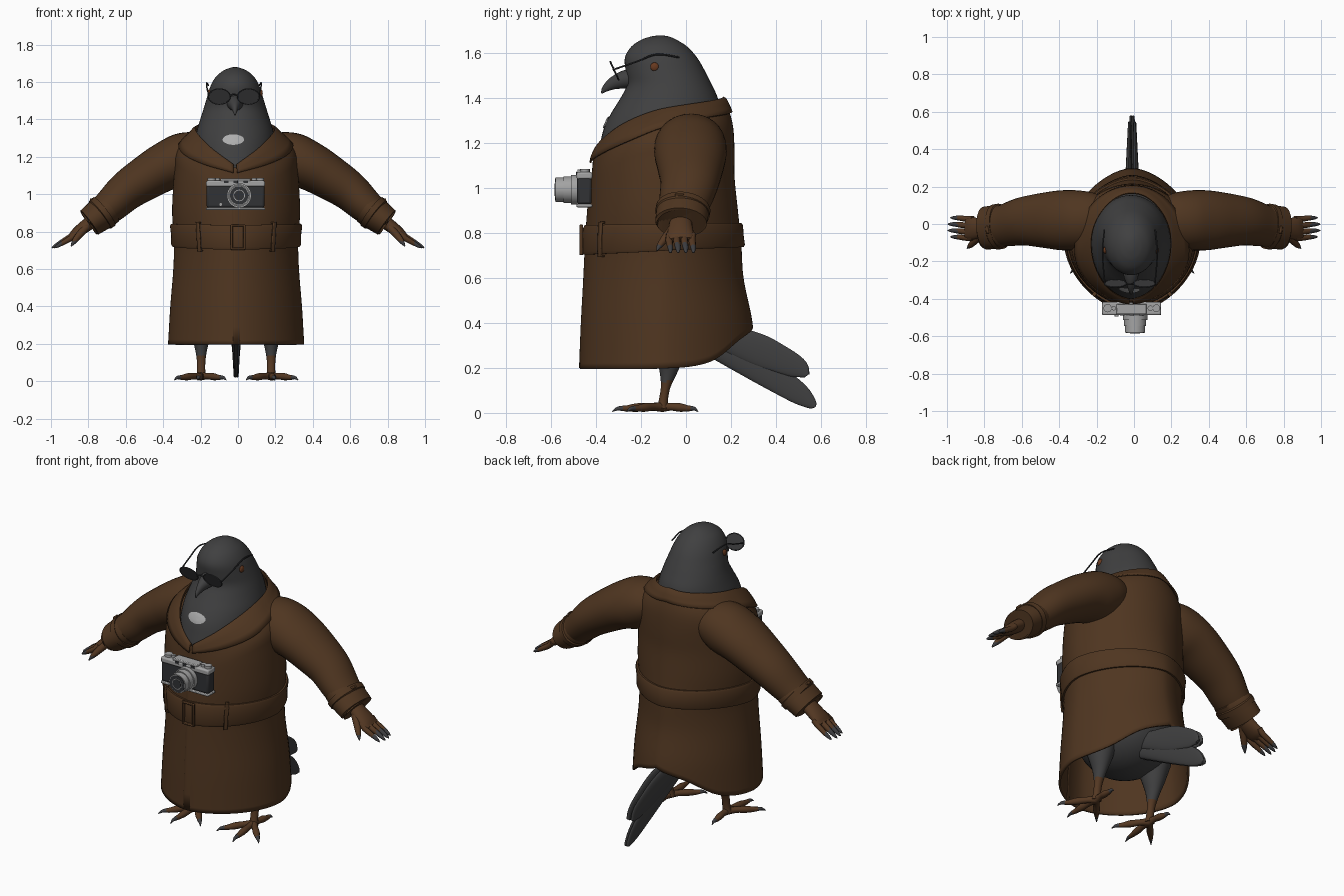
import bpy, bmesh, math
from mathutils import Vector
from mathutils.bvhtree import BVHTree

if "Cube" in bpy.data.objects:
    bpy.data.objects.remove(bpy.data.objects["Cube"])

CX = -0.01          # centre line of coat and head
YC = -0.1           # middle of the torso


def material(name, r, g, b):
    m = bpy.data.materials.new(name)
    m.diffuse_color = (r, g, b, 1)
    m.use_nodes = True
    m.node_tree.nodes["Principled BSDF"].inputs["Base Color"].default_value = m.diffuse_color
    return m


COAT = material("coat brown", .078, .036, .0145)
FEATHER = material("feather grey", .051, .051, .052)
SKIN = material("foot brown", .090, .040, .0165)
CLAW = material("claw grey", .048, .048, .052)
PATCH = material("pale patch", .42, .42, .42)
EYE = material("eye orange", .14, .042, .014)
GLASS = material("lens glass", .043, .043, .045)
SILVER = material("camera silver", .37, .37, .37)
LEATHER = material("camera black", .031, .032, .035)


# ---------- helpers ----------
def finish(ob, *mats, angle=40):
    for m in mats:
        ob.data.materials.append(m)
    bpy.ops.object.select_all(action='DESELECT')
    ob.select_set(True)
    bpy.context.view_layer.objects.active = ob
    bpy.ops.object.shade_smooth_by_angle(angle=math.radians(angle))
    return ob


def ramp(tab, t):
    """Smooth curve through rows (key, v1, v2, ...)."""
    t = min(max(t, tab[0][0]), tab[-1][0])
    i = 0
    while i < len(tab) - 2 and t > tab[i + 1][0]:
        i += 1

    def slope(k, c):
        a, b = tab[max(k - 1, 0)], tab[min(k + 1, len(tab) - 1)]
        return (b[c] - a[c]) / (b[0] - a[0])
    p, q = tab[i], tab[i + 1]
    h = q[0] - p[0]
    u = (t - p[0]) / h
    return [(2*u**3 - 3*u*u + 1) * p[c] + (u**3 - 2*u*u + u) * h * slope(i, c)
            + (3*u*u - 2*u**3) * q[c] + (u**3 - u*u) * h * slope(i + 1, c)
            for c in range(1, len(p))]


def loft(name, rings, mats, closed=True, caps=True, rule=None, thick=0):
    bm = bmesh.new()
    rows = [[bm.verts.new(p) for p in r] for r in rings]
    n = len(rows[0])
    for a, b in zip(rows, rows[1:]):
        for i in range(n if closed else n - 1):
            j = (i + 1) % n
            bm.faces.new((a[i], a[j], b[j], b[i]))
    if caps:
        bm.faces.new(rows[0])
        bm.faces.new(rows[-1])
    bmesh.ops.recalc_face_normals(bm, faces=bm.faces)
    if rule:
        for f in bm.faces:
            f.material_index = int(rule(f.calc_center_median()))
    me = bpy.data.meshes.new(name)
    bm.to_mesh(me)
    bm.free()
    ob = bpy.data.objects.new(name, me)
    bpy.context.collection.objects.link(ob)
    if thick:
        s = ob.modifiers.new("thickness", 'SOLIDIFY')
        s.thickness, s.offset = thick, 0
    return finish(ob, *mats)


def tube(name, pts, mats, ref=(0, 1, 0), steps=5, n=20, rule=None):
    """Oval tube through (x, y, z, radius along ref, other radius)."""
    tab = [(i, *p) for i, p in enumerate(pts)]
    count = (len(pts) - 1) * steps
    path = [ramp(tab, k / steps) for k in range(count + 1)]
    rings = []
    for k, p in enumerate(path):
        a, b = path[max(k - 1, 0)], path[min(k + 1, count)]
        t = (Vector(b[:3]) - Vector(a[:3])).normalized()
        u = Vector(ref)
        u = (u - t * u.dot(t)).normalized()
        v = t.cross(u)
        rings.append([Vector(p[:3]) + u * p[3] * math.cos(w) + v * p[4] * math.sin(w)
                      for w in (math.tau * i / n for i in range(n))])
    return loft(name, rings, mats, rule=rule)


def box(name, loc, size, mat, bevel=.004):
    bpy.ops.mesh.primitive_cube_add(size=1, location=loc)
    ob = bpy.context.object
    ob.name, ob.scale = name, size
    bpy.ops.object.transform_apply(location=False, rotation=False, scale=True)
    m = ob.modifiers.new("bevel", 'BEVEL')
    m.width, m.segments = bevel, 2
    return finish(ob, mat)


def cyl(name, loc, r, depth, mat, along_y=True):
    bpy.ops.mesh.primitive_cylinder_add(vertices=32, radius=r, depth=depth, location=loc,
                                        rotation=(math.pi / 2 if along_y else 0, 0, 0))
    bpy.context.object.name = name
    return finish(bpy.context.object, mat)


# ---------- coat ----------
# height, half width, front y, back y
TORSO = [(.15, .362, -.468, .305), (.2, .358, -.466, .305), (.4, .346, -.458, .29), (.6, .33, -.447, .25),
         (.75, .326, -.44, .24), (.9, .336, -.43, .225), (1.05, .33, -.415, .21), (1.15, .322, -.398, .21),
         (1.22, .318, -.38, .208), (1.28, .31, -.36, .203), (1.32, .28, -.345, .195), (1.345, .235, -.33, .187),
         (1.37, .205, -.32, .178), (1.41, .175, -.3, .165)]
# height, front y, back y, half width
HEAD = [(1.0, -.405, .1, .2), (1.12, -.398, .125, .212), (1.2, -.382, .14, .217), (1.27, -.364, .152, .213),
        (1.33, -.335, .154, .206), (1.4, -.292, .142, .186), (1.46, -.262, .115, .167), (1.52, -.268, .085, .149),
        (1.58, -.272, .05, .13), (1.63, -.243, .005, .1), (1.662, -.195, -.045, .06), (1.676, -.15, -.08, .025),
        (1.68, -.12, -.11, .004)]
HX = CX - .006
NECK = [(0, 1.14), (25, 1.21), (60, 1.3), (90, 1.345), (180, 1.395)]      # neckline by angle from the front
HEM = [(0, .195), (100, .2), (125, .228), (150, .325), (180, .385)]
LAPEL = [(0, .04), (30, .08), (60, .1), (90, .085), (120, .065), (180, .065)]


def by_angle(tab, d):
    return ramp(tab, abs((d + 180) % 360 - 180))[0]


def head_point(a, z, off=0):
    yf, yb, hw = ramp(HEAD, z)
    return Vector((HX + (hw + off) * math.sin(a), (yf + yb) / 2 - ((yb - yf) / 2 + off) * math.cos(a), z))


def coat_point(d, z, off=0):
    """Point on the coat; near the neckline it leans in to meet the neck."""
    hw, yf, yb = ramp(TORSO, z)
    a = math.radians(d)
    s, c = math.sin(a), math.cos(a)
    low = min(1, max(0, (1.2 - z) / .5))
    p = (.96 + .18 * low) if c > 0 else (1 + .2 * low)
    x = (hw + off) * math.copysign(abs(s) ** p, s)
    y = -(YC - yf + off) * abs(c) ** p if c > 0 else (yb - YC + off) * abs(c) ** p
    w = min(1, max(0, (z - by_angle(NECK, d) + .14) / .14)) ** 1.5 * min(1, 1.05 + .85 * c)
    return Vector((CX + x, YC + y, z)).lerp(head_point(a, z, .012 + off), w)


def shell(name, rows, d0=0, d1=360, n=72, thick=.012, mat=COAT):
    """Strip lying on the coat; each row gives (height, offset) for an angle."""
    full = d1 - d0 == 360
    angles = [d0 + (d1 - d0) * i / (n if full else n - 1) for i in range(n)]
    return loft(name, [[coat_point(d, *row(d)) for d in angles] for row in rows],
                [mat], closed=full, caps=False, thick=thick)


shell("coat_body", [lambda d, f=i / 40: (by_angle(HEM, d) * (1 - f) + by_angle(NECK, d) * f, 0)
                    for i in range(41)])
# folded collar and lapels
shell("collar", [lambda d, f=f, o=o: (by_angle(NECK, d) + .01 - f * by_angle(LAPEL, d), o)
                 for f, o in ((.2, -.004), (0, .003), (.1, .01), (.4, .014), (.7, .016), (1, .017))], 2, 358, 90, .008)
# overlapping front edge
shell("front_flap", [lambda d, z=.2 + .09 * i: (z, .009 * (1 - (d + 4) / 16))
                     for i in range(10)], -4, 24, 12, .004)


# belt, higher and narrower at the back
def belt_row(f, o):
    def row(d):
        back = (1 - math.cos(math.radians(d))) / 2
        return .77 + .022 * back + f * (.066 - .012 * back), o
    return row


shell("belt", [belt_row(f, o) for f, o in ((-1, -.01), (-1, .016), (-.8, .022), (0, .02), (.8, .022), (1, .016),
                                            (1, -.01))], thick=0)
for d in (-37, 37):
    shell("belt_loop", [belt_row(f, o) for f, o in ((-1.15, 0), (-1.15, .024), (0, .026), (1.15, .024), (1.15, 0))],
          d - 1.6, d + 1.6, 4, .01)
for sx in (-1, 1):
    box("buckle_side", (sx * .034, -.466, .77), (.012, .016, .135), COAT)
    box("buckle_bar", (0, -.466, .77 + sx * .062), (.07, .016, .012), COAT)

# ---------- sleeves and hands ----------
for s in (-1, 1):
    def arm(pts):
        return [(s * p[0], *p[1:]) for p in pts]
    tube("sleeve", arm([(.14, .03, 1.232, .11, .085), (.22, .025, 1.212, .145, .125), (.3, .02, 1.184, .16, .141),
                        (.39, .02, 1.147, .16, .13), (.48, .02, 1.095, .148, .12), (.59, .015, 1.022, .13, .107),
                        (.68, -.005, .94, .115, .093), (.75, -.018, .885, .1, .078)]), [COAT], n=32)
    tube("cuff", arm([(.685, -.008, .93, .1, .08), (.69, -.008, .926, .112, .09), (.74, -.016, .889, .117, .088),
                      (.795, -.022, .848, .115, .08), (.8, -.022, .844, .108, .074), (.785, -.022, .855, .09, .06)]),
         [COAT], steps=1, n=32)
    tube("cuff_strap", arm([(.712, -.012, .91, .1, .08), (.714, -.012, .908, .122, .096),
                            (.738, -.016, .89, .122, .094), (.74, -.016, .888, .1, .08)]), [COAT], steps=1, n=32)
    box("cuff_loop", (s * .776, -.03, .97), (.03, .04, .014), COAT)
    tube("palm", arm([(.76, -.022, .872, .045, .034), (.82, -.024, .826, .054, .034), (.87, -.024, .79, .06, .026),
                      (.9, -.022, .771, .054, .013)]), [SKIN])
    for i in range(4):
        y, short = -.073 + .034 * i, .014 * abs(i - 1.5)
        tube("finger", arm([(.86, y, .795, .015, .015), (.91 - short, y - .002, .768, .016, .016),
                            (.96 - short, y + .003, .738, .013, .013), (.99 - short, y + .004, .72, .008, .008),
                            (1.003 - short, y + .004, .712, .002, .002)]), [SKIN, CLAW], n=10,
             rule=lambda c: abs(c.x) > .945)
    tube("thumb", arm([(.81, -.055, .825, .022, .022), (.85, -.09, .78, .019, .019), (.875, -.115, .748, .014, .014),
                       (.892, -.13, .722, .003, .003)]), [SKIN, CLAW], n=10, rule=lambda c: c.z < .748)

# ---------- legs and feet ----------
for s in (-1, 1):
    lx = CX + s * .187
    tube("leg", [(lx, -.07, .36, .1, .09), (lx, -.072, .26, .066, .06), (lx, -.078, .19, .042, .037),
                 (lx, -.09, .12, .022, .024), (lx, -.1, .06, .02, .022), (lx, -.105, .02, .026, .028)],
         [FEATHER, SKIN], rule=lambda c: c.z < .14)
    # outer, middle, inner and back toe
    for tx, ty in ((s * .118, -.235), (s * .015, -.288), (-s * .11, -.235), (s * .01, .025)):
        dx, dy = tx, ty + .105
        toe = [(0, .026, .022), (.3, .027, .017), (.6, .024, .019), (.85, .02, .014), (1, .02, .011),
               (1.1, .018, .008), (1.22, .006, .002)]
        tube("toe", [(lx + dx * f, -.105 + dy * f, z, r, min(r, z - .001)) for f, z, r in toe], [SKIN, CLAW],
             ref=(-dy, dx, 0), n=12, steps=4,
             rule=lambda c, dx=dx, dy=dy: (c.x - lx) * dx + (c.y + .105) * dy > .97 * (dx * dx + dy * dy))

# ---------- body under the coat, tail ----------
bpy.ops.mesh.primitive_uv_sphere_add(segments=40, ring_count=20, radius=1, location=(CX, -.09, .47))
bpy.context.object.name = "lower_body"
bpy.context.object.scale = (.26, .26, .22)
finish(bpy.context.object, FEATHER)
for s in (-1, 1):
    for label, w, pts in (("upper", .022, ((.1, .36, .05), (.3, .288, .072), (.42, .238, .062), (.5, .2, .046),
                                          (.535, .172, .02), (.54, .167, .004))),
                          ("lower", .01, ((.08, .32, .05), (.3, .21, .062), (.42, .14, .058), (.51, .08, .046),
                                          (.563, .037, .022), (.575, .026, .004)))):
        tube(label + "_tail_feather", [(CX + s * w * (1.15 - y), y, z, .022 * (1.05 - 1.3 * y) + .001, r)
                                       for y, z, r in pts], [FEATHER], ref=(1, 0, 0))

# ---------- head ----------
levels = [a[0] + (b[0] - a[0]) * k / 4 for a, b in zip(HEAD, HEAD[1:]) for k in range(4)]
head = loft("head", [[head_point(math.tau * i / 48, z) for i in range(48)] for z in levels], [FEATHER])
tree = BVHTree.FromPolygons([v.co for v in head.data.vertices], [p.vertices[:] for p in head.data.polygons])
# pale chest mark laid on the head surface
loft("chest_patch", [[tree.ray_cast(Vector((CX - .015 + .056 * r * math.cos(w), -1, 1.29 + .027 * r * math.sin(w))),
                                    Vector((0, 1, 0)))[0] + Vector((0, -.004, .002))
                      for w in (math.tau * i / 28 for i in range(28))] for r in (1, .66, .33, .05)],
     [PATCH], thick=.003)
for s in (-1, 1):
    hit = tree.ray_cast(Vector((s, -.14, 1.54)), Vector((-s, 0, 0)))[0]
    bpy.ops.mesh.primitive_uv_sphere_add(segments=20, ring_count=12, radius=.019, location=hit)
    bpy.context.object.name, bpy.context.object.scale = "eye", (.5, 1, 1)
    finish(bpy.context.object, EYE)
tube("beak", [(HX, -.22, 1.492, .05, .046), (HX, -.275, 1.483, .04, .04), (HX, -.325, 1.466, .023, .028),
              (HX, -.36, 1.442, .011, .015), (HX, -.376, 1.422, .003, .003)], [FEATHER], ref=(1, 0, 0))

# ---------- glasses ----------
GX, TILT = -.022, math.radians(25)
for s in (-1, 1):
    loc = (GX + s * .078, -.318, 1.522)
    for part in ("lens", "rim"):
        if part == "lens":
            bpy.ops.mesh.primitive_cylinder_add(vertices=32, radius=.057, depth=.004, location=loc)
        else:
            bpy.ops.mesh.primitive_torus_add(major_segments=32, minor_segments=8, major_radius=.058,
                                             minor_radius=.004, location=loc)
        ob = bpy.context.object
        ob.name, ob.scale, ob.rotation_euler = part, (1, .78, 1), (math.pi / 2 + TILT, 0, 0)
        finish(ob, GLASS if part == "lens" else LEATHER)
    tube("temple", [(GX + s * x, y, z, .004, .004) for x, y, z in
                    ((.134, -.315, 1.53), (.143, -.22, 1.563), (.146, -.13, 1.595), (.136, -.03, 1.582))],
         [LEATHER], ref=(0, 0, 1), n=8)
tube("bridge", [(GX + x, -.322, z, .004, .004) for x, z in ((-.024, 1.525), (0, 1.535), (.024, 1.525))],
     [LEATHER], n=8)

# ---------- camera on the chest ----------
KX = -.013
box("camera_body", (KX, -.452, .99), (.31, .065, .125), LEATHER, .012)
box("camera_base", (KX, -.452, .922), (.314, .07, .014), SILVER)
box("camera_top", (KX, -.452, 1.056), (.314, .07, .032), SILVER, .008)
box("finder_housing", (KX, -.455, 1.074), (.16, .055, .02), SILVER)
for x in (-.05, .0, .055):
    box("finder_window", (KX + x, -.486, 1.066), (.024, .006, .014), LEATHER, .001)
for x, r in ((-.128, .022), (-.095, .012), (.1, .014), (.132, .02)):
    cyl("knob", (KX + x, -.45, 1.077), r, .018, SILVER, False)
cyl("front_knob", (KX - .08, -.488, .945), .01, .012, SILVER)
for y, r, d, m in ((-.497, .066, .03, SILVER), (-.525, .059, .04, SILVER), (-.555, .054, .05, SILVER),
                   (-.579, .049, .006, LEATHER), (-.5815, .031, .005, SILVER), (-.583, .027, .006, LEATHER)):
    cyl("lens_ring", (.006, y, .993), r, d, m)
